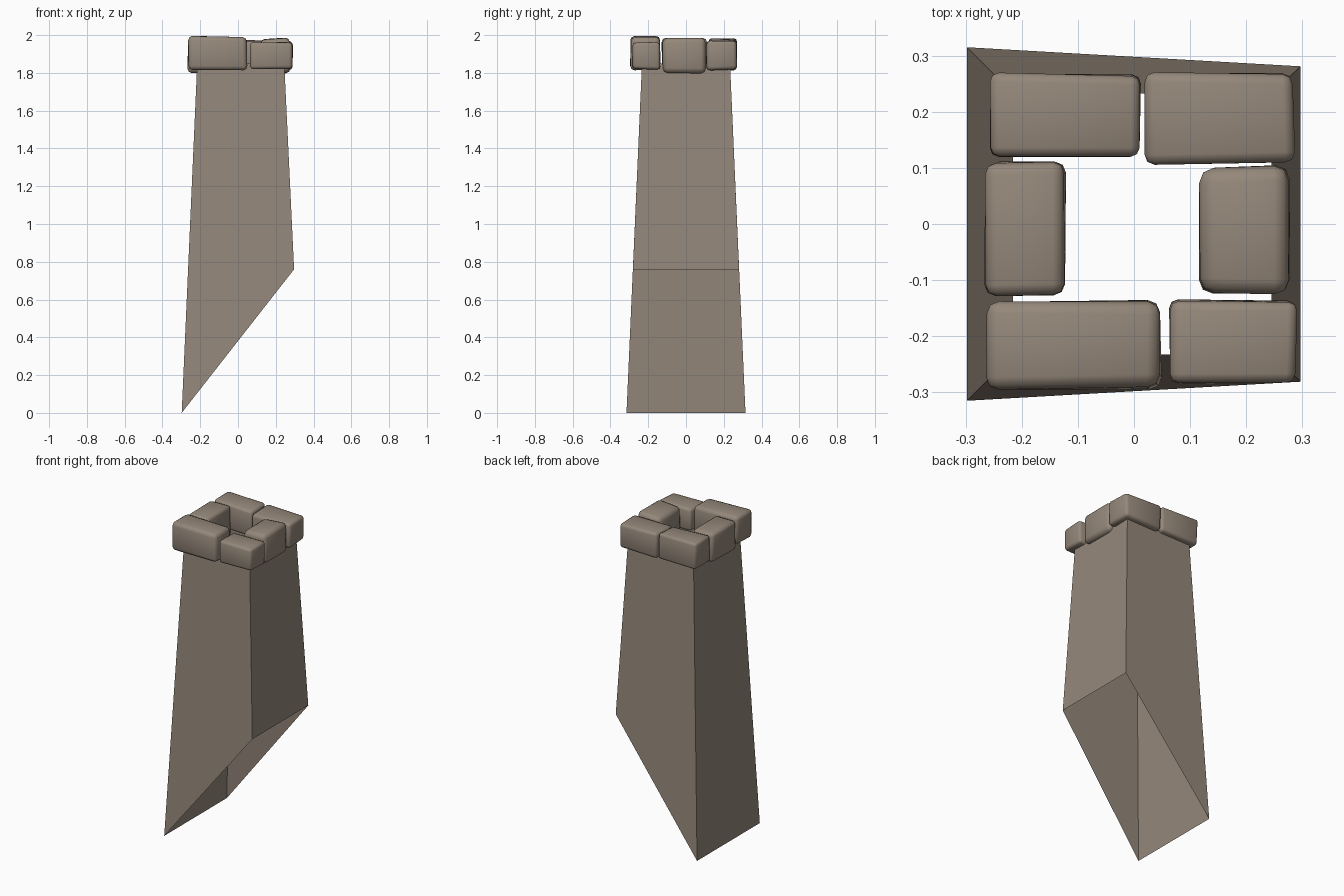
import bpy, bmesh, random
from mathutils import Vector

if "Cube" in bpy.data.objects:
    bpy.data.objects.remove(bpy.data.objects["Cube"])

random.seed(4)

stone_mat = bpy.data.materials.new("grey brown stone")
stone_mat.diffuse_color = (0.30, 0.245, 0.195, 1)
stone_mat.use_nodes = True
stone_mat.node_tree.nodes["Principled BSDF"].inputs["Base Color"].default_value = stone_mat.diffuse_color


def add_object(name, bm):
    bmesh.ops.recalc_face_normals(bm, faces=bm.faces)
    mesh = bpy.data.meshes.new(name)
    bm.to_mesh(mesh)
    bm.free()
    obj = bpy.data.objects.new(name, mesh)
    bpy.context.collection.objects.link(obj)
    mesh.materials.append(stone_mat)
    return obj


# Tapered chimney shaft: open tube whose foot is cut along the roof slope
bm = bmesh.new()
foot = [(-0.298, -0.315, 0), (0.297, -0.281, 0.76), (0.297, 0.281, 0.76), (-0.298, 0.315, 0)]
head = [(-0.216, -0.233, 1.85), (0.245, -0.233, 1.85), (0.245, 0.233, 1.85), (-0.216, 0.233, 1.85)]
lo = [bm.verts.new(p) for p in foot]
hi = [bm.verts.new(p) for p in head]
for i in range(4):
    j = (i + 1) % 4
    bm.faces.new((lo[i], lo[j], hi[j], hi[i]))
shaft = add_object("chimney_shaft", bm)
# the tube is open, so make sure the walls face outwards
for f in shaft.data.polygons:
    if f.normal.dot(Vector((f.center.x, f.center.y, 0))) < 0:
        f.flip()


# Worn cap stones: rounded boxes with slightly uneven corners
def cap_stone(name, x0, x1, y0, y1, z0, z1, bevel):
    bm = bmesh.new()
    bmesh.ops.create_cube(bm, size=1)
    j = 0.008
    for v in bm.verts:
        inset = [random.uniform(0, j) for _ in range(3)]
        if v.co.z > 0:
            inset[2] *= 1.6
        lo, hi = (x0, y0, z0), (x1, y1, z1)
        v.co = [hi[k] - inset[k] if v.co[k] > 0 else lo[k] + inset[k] for k in range(3)]
    bmesh.ops.bevel(bm, geom=bm.edges[:], offset=bevel, segments=2, profile=0.5, affect='EDGES')
    obj = add_object(name, bm)
    bpy.ops.object.select_all(action='DESELECT')
    obj.select_set(True)
    bpy.context.view_layer.objects.active = obj
    bpy.ops.object.shade_smooth_by_angle(angle=1.0)


stones = [
    ("front_left", -0.265, 0.052, -0.296, -0.133, 1.812, 2.0, 0.022),
    ("front_right", 0.058, 0.294, -0.287, -0.133, 1.815, 1.964, 0.016),
    ("left", -0.268, -0.120, -0.133, 0.113, 1.798, 1.988, 0.020),
    ("right", 0.113, 0.282, -0.129, 0.107, 1.795, 1.988, 0.026),
    ("back_left", -0.258, 0.014, 0.118, 0.271, 1.812, 1.985, 0.016),
    ("back_right", 0.016, 0.288, 0.103, 0.273, 1.812, 1.978, 0.018),
]
for s in stones:
    cap_stone("cap_stone_" + s[0], *s[1:])
